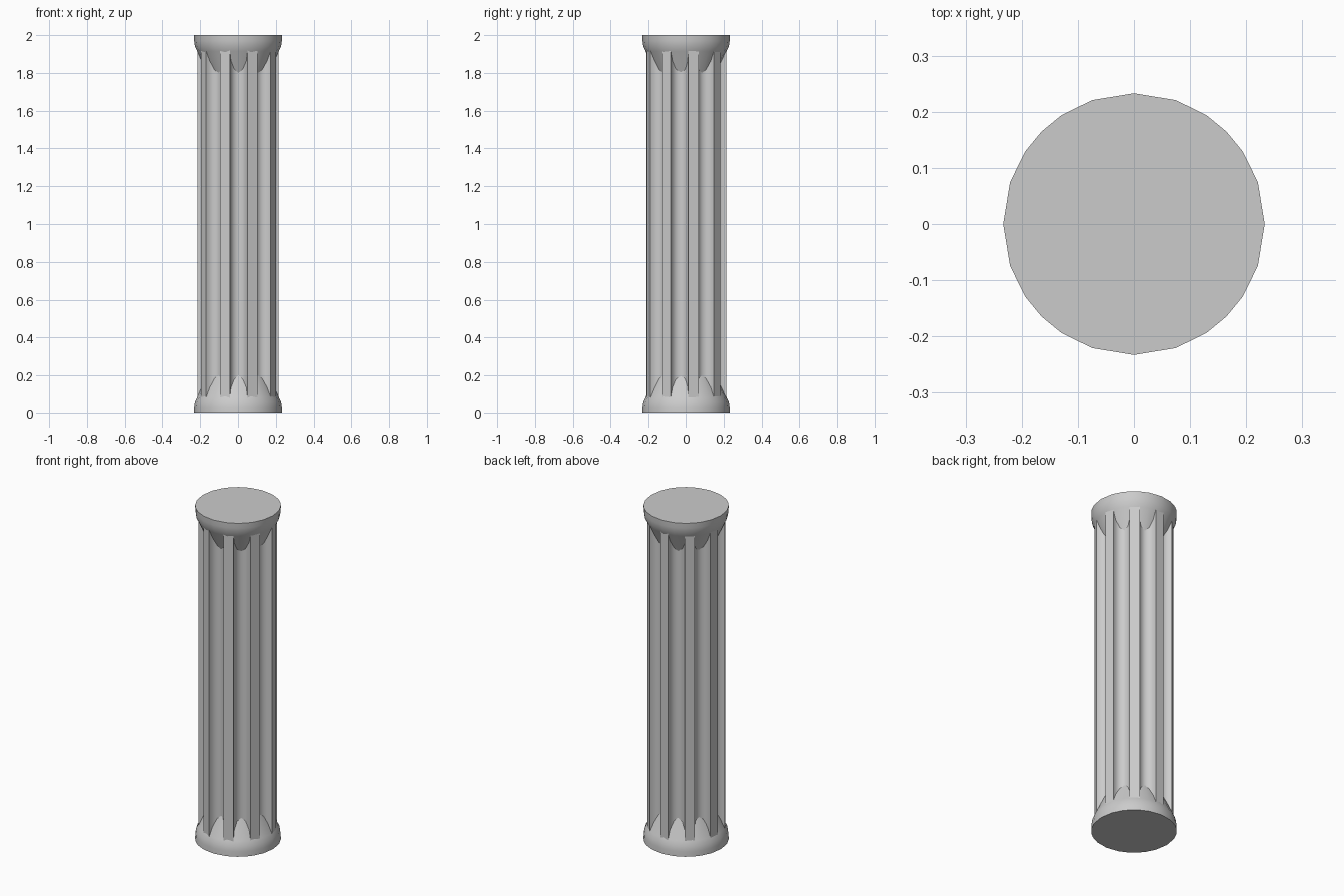
import bpy
import bmesh
from math import sin, cos, pi, radians

cube = bpy.data.objects.get("Cube")
if cube:
    bpy.data.objects.remove(cube, do_unlink=True)

HEIGHT = 2.0
FLUTES = 9
RIB_RADIUS = 0.215
FLUTE_RADIUS = 0.047

stone = bpy.data.materials.new("grey stone")
stone.use_nodes = True
GREY = (0.6, 0.6, 0.6, 1)
stone.diffuse_color = GREY
stone.node_tree.nodes["Principled BSDF"].inputs["Base Color"].default_value = GREY


def loft(name, rings, smooth_angle):
    """Join stacked rings of equal length into a closed, capped solid."""
    bm = bmesh.new()
    loops = [[bm.verts.new(p) for p in ring] for ring in rings]
    for low, high in zip(loops, loops[1:]):
        for i in range(len(low)):
            j = (i + 1) % len(low)
            bm.faces.new((low[i], low[j], high[j], high[i]))
    bm.faces.new(loops[0][::-1])
    bm.faces.new(loops[-1])
    bmesh.ops.recalc_face_normals(bm, faces=bm.faces)
    mesh = bpy.data.meshes.new(name)
    bm.to_mesh(mesh)
    bm.free()
    mesh.materials.append(stone)
    obj = bpy.data.objects.new(name, mesh)
    bpy.context.collection.objects.link(obj)
    bpy.ops.object.select_all(action="DESELECT")
    obj.select_set(True)
    bpy.context.view_layer.objects.active = obj
    bpy.ops.object.shade_smooth_by_angle(angle=radians(smooth_angle))
    return obj


# Fluted shaft: half-round channels between narrow flat ribs
section = []
for k in range(FLUTES):
    a = radians(-89) + 2 * pi * k / FLUTES
    for step in range(7):
        t = pi * step / 6
        side = -FLUTE_RADIUS * cos(t)
        out = RIB_RADIUS - 0.005 - FLUTE_RADIUS * sin(t)
        section.append((out * cos(a) - side * sin(a), out * sin(a) + side * cos(a)))
loft("fluted_shaft", [[(x, y, z) for x, y in section] for z in (0.01, HEIGHT - 0.01)], 40)

# Base and capital: mirrored collars whose cones close the flute ends
quarter = (0, 18.7, 33.7, 45, 56.3, 71.3)
angles = [radians(q * 90 + a) for q in range(4) for a in quarter]
profile = [(0.233, 0), (0.232, 0.03), (0.228, 0.06), (0.216, 0.085), (0.152, 0.225)]


def collar(name, flip):
    rings = []
    for r, z in profile:
        height = HEIGHT - z if flip else z
        rings.append([(r * cos(a), r * sin(a), height) for a in angles])
    loft(name, rings, 35)


collar("column_base", False)
collar("column_capital", True)
